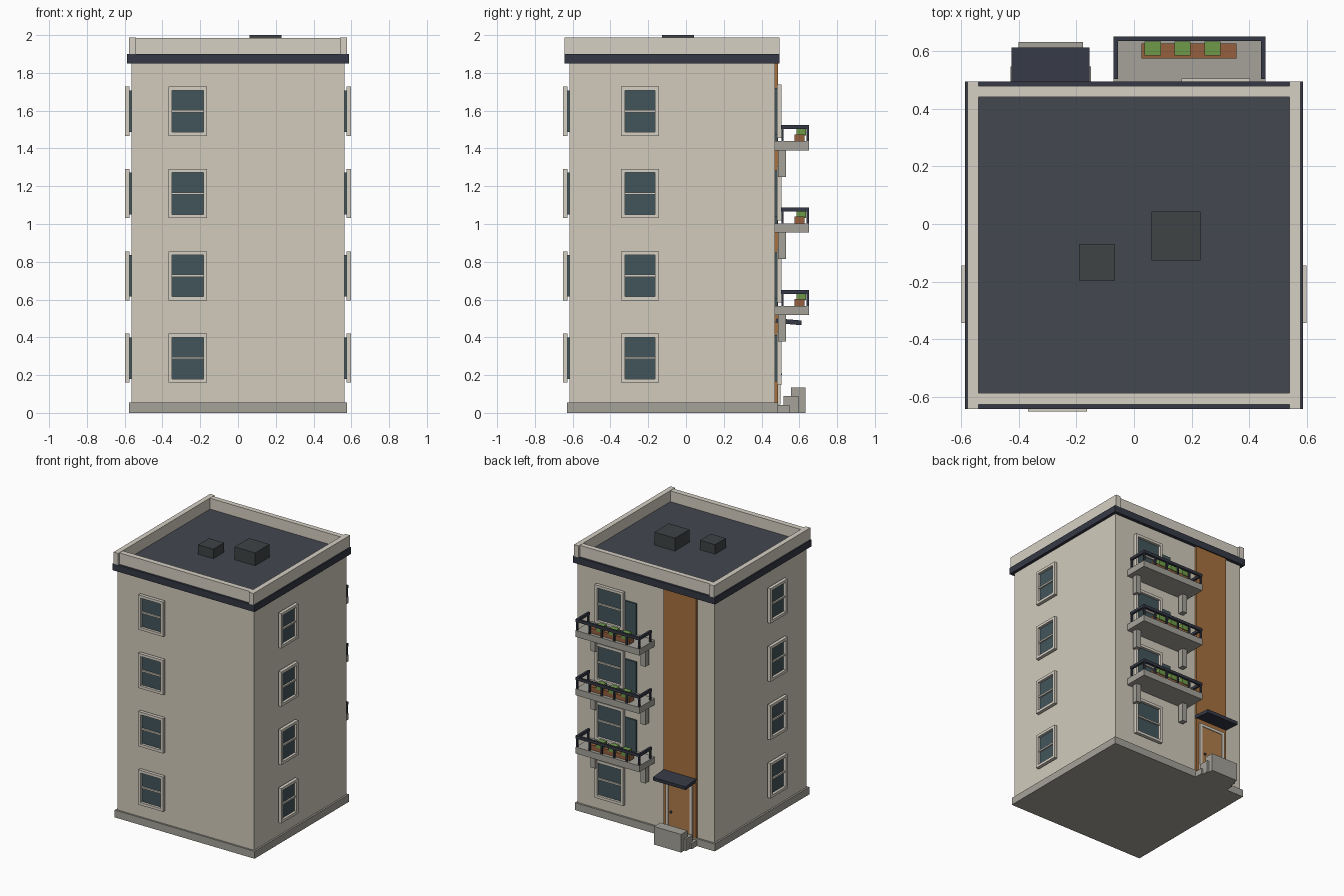
import bpy, bmesh, math
from mathutils import Matrix, Vector

if "Cube" in bpy.data.objects:
    bpy.data.objects.remove(bpy.data.objects["Cube"])


def mat(name, hexa):
    """Material from an sRGB hex colour."""
    m = bpy.data.materials.new(name)
    rgb = [int(hexa[i:i + 2], 16) / 255 for i in (0, 2, 4)]
    m.diffuse_color = [((c + 0.055) / 1.055) ** 2.4 for c in rgb] + [1]
    m.use_nodes = True
    m.node_tree.nodes["Principled BSDF"].inputs["Base Color"].default_value = m.diffuse_color
    return m


WALL = mat("wall", "d1cbbb")
TRIM = mat("trim", "d6d0c4")
STONE = mat("stone", "a5a29a")
DARK = mat("dark_trim", "353945")
ROOF = mat("roof", "44474f")
UNIT = mat("roof_unit", "3f4345")
GLASS = mat("glass", "42555b")
WOOD = mat("cladding", "a8713f")
DOOR = mat("door", "b07d4b")
CLAY = mat("clay", "96603f")
LEAF = mat("leaf", "6f9a4a")


def boxes(name, spans, material, matrix=Matrix()):
    """One object from boxes given as (x0, x1, y0, y1, z0, z1)."""
    bm = bmesh.new()
    for x0, x1, y0, y1, z0, z1 in spans:
        size = Matrix.Diagonal((x1 - x0, y1 - y0, z1 - z0, 1))
        centre = Vector(((x0 + x1) / 2, (y0 + y1) / 2, (z0 + z1) / 2))
        bmesh.ops.create_cube(bm, size=1, matrix=matrix @ Matrix.Translation(centre) @ size)
    me = bpy.data.meshes.new(name)
    bm.to_mesh(me)
    bm.free()
    me.materials.append(material)
    ob = bpy.data.objects.new(name, me)
    bpy.context.collection.objects.link(ob)
    return ob


def window(name, place, angle, w=0.206, h=0.26, out=0.034):
    """Framed two-pane window; local -y points out of the wall."""
    m = Matrix.Translation(place) @ Matrix.Rotation(angle, 4, 'Z')
    a, b, t = w / 2, h / 2, 0.02
    boxes(name + "_glass", [(-a + t, a - t, -out * 0.45, 0.005, -b + t, b - t)], GLASS, m)
    y0, y1 = -out, -out * 0.28
    boxes(name + "_frame", [
        (-a, -a + t, y0, y1, -b, b), (a - t, a, y0, y1, -b, b),
        (-a + t, a - t, y0, y1, -b, -b + t), (-a + t, a - t, y0, y1, b - t, b),
        (-a + t, a - t, y0 + 0.008, y1, -0.006, 0.006)], TRIM, m)


# Main block, plinth, cornice
boxes("main_block", [(-0.565, 0.565, -0.617, 0.472, 0.03, 1.86)], WALL)
boxes("plinth", [(-0.578, 0.578, -0.63, 0.486, 0, 0.055)], STONE)
boxes("cornice", [(-0.587, 0.587, -0.643, 0.496, 1.85, 1.90)], DARK)

# Flat roof, parapet, roof units
boxes("roof_deck", [(-0.54, 0.54, -0.587, 0.444, 1.89, 1.904)], ROOF)
boxes("parapet", [(-0.578, -0.54, -0.643, 0.496, 1.90, 1.987),
                  (0.54, 0.578, -0.643, 0.496, 1.90, 1.987),
                  (-0.54, 0.54, -0.627, -0.587, 1.90, 1.985),
                  (-0.54, 0.54, 0.442, 0.48, 1.90, 1.985)], TRIM)
boxes("large_roof_unit", [(0.061, 0.231, -0.127, 0.043, 1.90, 2.0)], UNIT)
boxes("small_roof_unit", [(-0.191, -0.066, -0.197, -0.071, 1.90, 1.975)], UNIT)

# Windows on every floor, balconies on the upper back floors
for floor in range(4):
    z = 0.29 + 0.4357 * floor
    tag = f"_{floor + 1}"
    window("front_window" + tag, (-0.266, -0.617, z), 0)
    window("right_window" + tag, (0.565, -0.244, z), math.pi / 2, w=0.2)
    window("left_window" + tag, (-0.565, -0.244, z), -math.pi / 2, w=0.2)
    window("back_window" + tag, (0.284, 0.472, z), math.pi, w=0.237, h=0.285)
    if floor == 0:
        continue
    s = z - 0.159  # top of the balcony slab
    boxes("balcony_slab" + tag, [(-0.071, 0.457, 0.47, 0.652, s - 0.048, s)], STONE)
    boxes("balcony_brackets" + tag, [(x - 0.02, x + 0.02, 0.488, 0.53, s - 0.188, s - 0.048)
                                     for x in (-0.015, 0.4)], STONE)
    boxes("balcony_door" + tag, [(0.075, 0.255, 0.47, 0.484, s, s + 0.235)], GLASS)
    # Handrail on three sides with thin posts
    r0, r1 = s + 0.064, s + 0.085
    boxes("handrail" + tag, [(-0.071, 0.457, 0.636, 0.652, r0, r1),
                             (-0.071, -0.055, 0.504, 0.636, r0, r1),
                             (0.441, 0.457, 0.504, 0.636, r0, r1)], DARK)
    posts = [(-0.063 + i * 0.1024, 0.644) for i in range(6)] + [(-0.063, 0.511), (0.449, 0.511)]
    boxes("rail_posts" + tag, [(x - 0.006, x + 0.006, y - 0.006, y + 0.006, s, r0)
                               for x, y in posts], DARK)
    # Planter box with three clipped plants
    boxes("planter" + tag, [(0.026, 0.357, 0.575, 0.628, s, s + 0.037)], CLAY)
    boxes("plants" + tag, [(x - 0.028, x + 0.028, 0.585, 0.634, s + 0.03, s + 0.075)
                           for x in (0.065, 0.169, 0.273)], LEAF)

# Timber strip above the entrance
boxes("timber_strip", [(-0.425, -0.157, 0.47, 0.487, 0.055, 1.85)], WOOD)

# Entrance door with frame, knob, sloping canopy and steps
boxes("entrance_door", [(-0.38, -0.2, 0.47, 0.494, 0.045, 0.42)], DOOR)
boxes("door_frame", [(-0.4, -0.38, 0.47, 0.499, 0.045, 0.44),
                     (-0.2, -0.18, 0.47, 0.499, 0.045, 0.44),
                     (-0.38, -0.2, 0.47, 0.499, 0.42, 0.44)], TRIM)
bpy.ops.mesh.primitive_uv_sphere_add(segments=12, ring_count=8, radius=0.009,
                                     location=(-0.225, 0.499, 0.205))
bpy.context.object.name = "door_knob"
bpy.context.object.data.materials.append(DARK)
tilt = Matrix.Translation((-0.29, 0.475, 0.488)) @ Matrix.Rotation(math.radians(-5), 4, 'X')
boxes("entrance_canopy", [(-0.135, 0.135, 0, 0.137, -0.012, 0.013)], DARK, tilt)
boxes("entrance_steps", [(-0.43, -0.15, 0.472, 0.547, 0, 0.043),
                         (-0.416, -0.164, 0.517, 0.595, 0, 0.09),
                         (-0.402, -0.178, 0.557, 0.632, 0, 0.135)], STONE)
